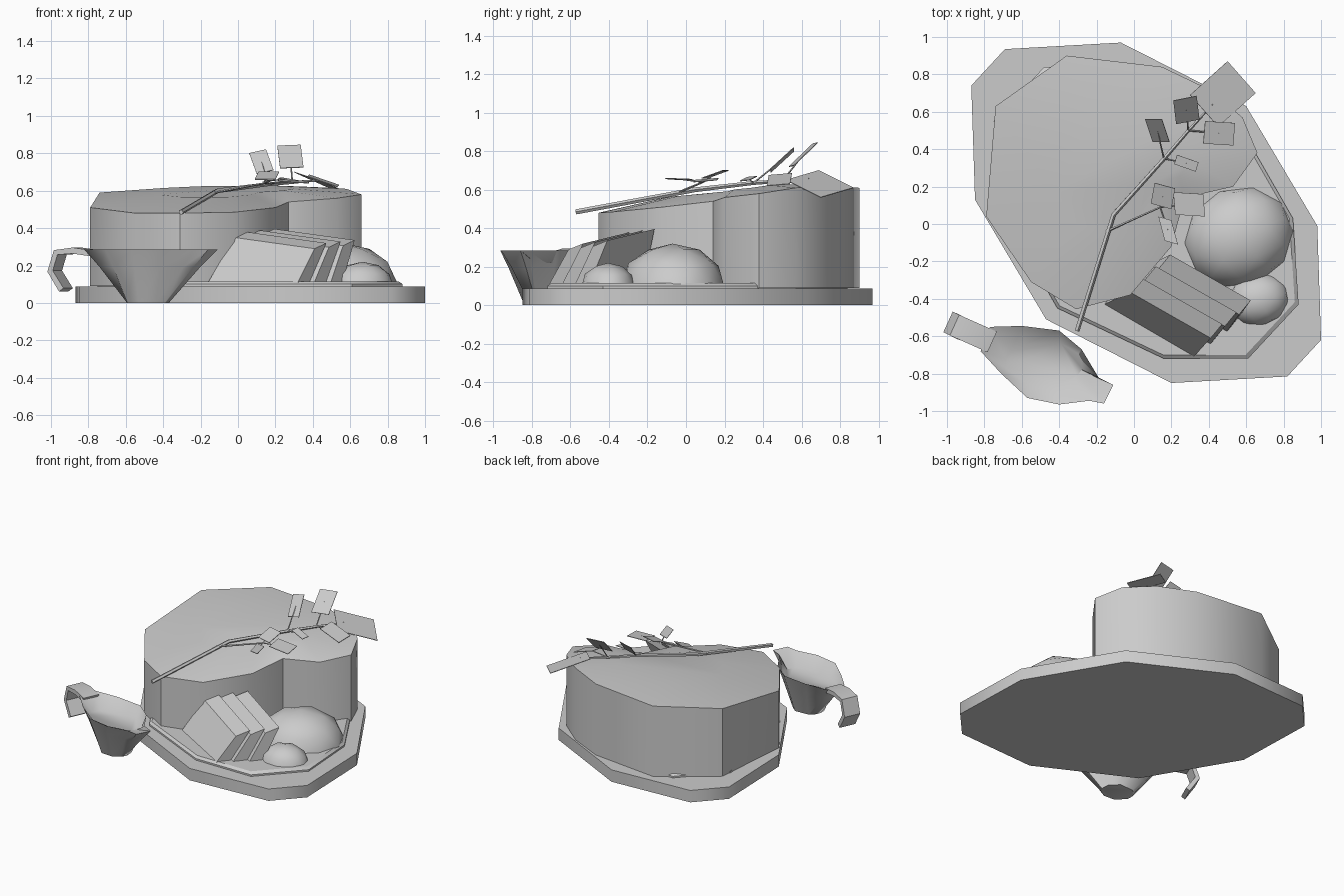
import bpy, math
from mathutils import Vector

if "Cube" in bpy.data.objects:
    bpy.data.objects.remove(bpy.data.objects["Cube"])


def make(name, verts, faces, angle=45):
    me = bpy.data.meshes.new(name)
    me.from_pydata([tuple(v) for v in verts], [], faces)
    me.update()
    ob = bpy.data.objects.new(name, me)
    bpy.context.collection.objects.link(ob)
    bpy.ops.object.select_all(action='DESELECT')
    ob.select_set(True)
    bpy.context.view_layer.objects.active = ob
    bpy.ops.object.shade_smooth_by_angle(angle=math.radians(angle))
    return ob


def loft(name, rings, angle=45):
    """Skin closed rings of equal length and cap both ends."""
    n = len(rings[0])
    verts = [v for r in rings for v in r]
    faces = [(k*n+i, k*n+(i+1) % n, (k+1)*n+(i+1) % n, (k+1)*n+i)
             for k in range(len(rings)-1) for i in range(n)]
    faces += [tuple(reversed(range(n))), tuple(range(len(verts)-n, len(verts)))]
    return make(name, verts, faces, angle)


def scaled(pts, c, s, z):
    return [(c[0]+(p[0]-c[0])*s, c[1]+(p[1]-c[1])*s, z) for p in pts]


def tube(name, path, radii, sides=5):
    rings = []
    for i, p in enumerate(path):
        d = (Vector(path[min(i+1, len(path)-1)]) - Vector(path[max(i-1, 0)])).normalized()
        a = d.cross(Vector((0, 0, 1))).normalized()
        b = a.cross(d)
        rings.append([Vector(p) + radii[i]*(a*math.cos(t) + b*math.sin(t))
                      for t in (2*math.pi*k/sides for k in range(sides))])
    return loft(name, rings)


# Platter: ten-sided oval, half outlines mirrored through the centre
C = (0.065, 0.06)


def through_centre(half):
    return half + [(2*C[0]-x, 2*C[1]-y) for x, y in half]


outer = through_centre([(-.47, -.51), (.20, -.85), (.82, -.815), (1.0, -.62), (.98, -.01)])
inner = through_centre([(-.41, -.45), (.16, -.72), (.61, -.72), (.88, -.43), (.85, .03)])
loft("platter", [scaled(outer, C, 1, 0), scaled(outer, C, 1, .088)])
loft("platter_raised_centre", [scaled(inner, C, 1, .08), scaled(inner, C, 1, .1),
                               scaled(inner, C, .975, .115)], 30)

# Roast: upright wall with a low domed top
edge = [(-.31, -.455, .48), (-.02, -.38, .485), (.20, -.12, .51), (.27, .14, .54),
        (.53, .20, .56), (.66, .38, .58), (.58, .57, .61), (.40, .72, .62),
        (.15, .84, .615), (-.36, .90, .61), (-.74, .63, .59), (-.79, .04, .51),
        (-.55, -.31, .48)]
M = (-.05, .3)
n = len(edge)
bottom = [(x, y, .09) for x, y, z in edge]
dome = [(M[0]+(x-M[0])*.5, M[1]+(y-M[1])*.5, z*.45+.635*.55) for x, y, z in edge]
loft("roast", [bottom, edge, dome])

# Carved slices leaning in a row
slice_base = [(-.16, -.43, .11), (.32, -.71, .11), (.41, -.61, .29), (-.02, -.365, .35)]
for k in range(3):
    off = Vector((.088*k, .067*k, .008*k))
    lean = Vector((-.012*k, -.004*k, 0))
    front = [Vector(p) + off + (lean if p[2] > .2 else Vector()) for p in slice_base]
    back = [p + (Vector((.062, .075, .03)) if i > 1 else Vector((.062, .075, 0)))
            for i, p in enumerate(front)]
    for p in front[:2] + back[:2]:
        p.z = .11
    loft("roast_slice_%d" % (k+1), [front, back], 20)

# Potatoes: faceted half-buried balls
for name, loc, s, rot in [("potato_large", (.56, -.07, .11), (.295, .265, .21), .4),
                          ("potato_small", (.665, -.405, .10), (.165, .14, .12), .2)]:
    bpy.ops.mesh.primitive_ico_sphere_add(subdivisions=2, radius=1, location=loc,
                                          rotation=(0, 0, rot))
    ob = bpy.context.object
    ob.name = name
    ob.scale = s
    for v in ob.data.vertices:
        v.co.z = max(v.co.z, 0)
    bpy.ops.object.shade_smooth_by_angle(angle=math.radians(45))

# Gravy boat: flared bowl with spout and gravy surface
B = (-.48, -.745)
rim = [(-.11, -.86), (-.19, -.82), (-.28, -.67), (-.40, -.57), (-.60, -.545), (-.77, -.55),
       (-.82, -.68), (-.71, -.80), (-.57, -.93), (-.40, -.965), (-.24, -.945), (-.16, -.96)]


def oval(rx, ry, z):
    out = []
    for x, y in rim:
        v = Vector((x-B[0], y-B[1])).normalized()
        out.append((B[0]+v.x*rx, B[1]+v.y*ry, z))
    return out


foot = oval(.115, .10, 0)
mid = [tuple(f[i]*.36 + r[i]*.64 for i in (0, 1)) + (.19,) for f, r in zip(foot, rim)]
gravy = oval(.21, .12, .22)
loft("gravy_boat", [foot, mid, [(x, y, .285) for x, y in rim], gravy], 60)

# Gravy boat handle: flat strip curling down
path = [(-.76, -.63, .265), (-.86, -.585, .28), (-.95, -.545, .27), (-.98, -.53, .17),
        (-.92, -.56, .07)]
side = Vector((.025, .055, 0))
rings = []
for i, p in enumerate(path):
    p = Vector(p)
    d = (Vector(path[min(i+1, 4)]) - Vector(path[max(i-1, 0)])).normalized()
    up = d.cross(side).normalized()*.016
    rings.append([p-side-up, p+side-up, p+side+up, p-side+up])
loft("gravy_boat_handle", rings, 50)

# Herb sprig: stem, side branch, stalks and square leaves
tube("herb_stem", [(-.305, -.57, .485), (-.11, .05, .60), (.16, .35, .635), (.29, .50, .645),
                   (.42, .64, .655)], [.014, .013, .011, .009, .005])
nodes = [(.14, .09, .64), (.16, .35, .635), (.29, .50, .645)]
tube("herb_branch", [(-.15, -.04, .585), nodes[0]], [.007, .005])

# each leaf: node index, then three corners (fourth completes the parallelogram)
leaves = [(1, (.06, .56, .80), (.15, .56, .82), (.19, .44, .71)),
          (2, (.21, .66, .84), (.335, .685, .845), (.35, .56, .725)),
          (2, (.38, .55, .685), (.54, .54, .63), (.53, .42, .62)),
          (1, (.23, .37, .67), (.345, .33, .65), (.33, .28, .645)),
          (0, (.11, .22, .70), (.22, .19, .70), (.20, .08, .66)),
          (0, (.21, .17, .66), (.37, .16, .65), (.38, .04, .64)),
          (0, (.13, .04, .65), (.20, .02, .655), (.235, -.11, .66)),
          (None, (.30, .69, .70), (.50, .87, .61), (.65, .70, .56))]
for i, (node, a, b, c) in enumerate(leaves):
    a, b, c = Vector(a), Vector(b), Vector(c)
    q = [a, b, c, a + c - b]
    up = (b-a).cross(c-b).normalized()*.002
    loft("herb_leaf_%d" % (i+1), [[p-up for p in q], [p+up for p in q]])
    if node is not None:
        tube("herb_stalk_%d" % (i+1), [nodes[node], (a+c)/2], [.005, .003], 4)

# Recalculate outward normals
for ob in bpy.context.scene.objects:
    bpy.context.view_layer.objects.active = ob
    bpy.ops.object.mode_set(mode='EDIT')
    bpy.ops.mesh.select_all(action='SELECT')
    bpy.ops.mesh.normals_make_consistent(inside=False)
    bpy.ops.object.mode_set(mode='OBJECT')
